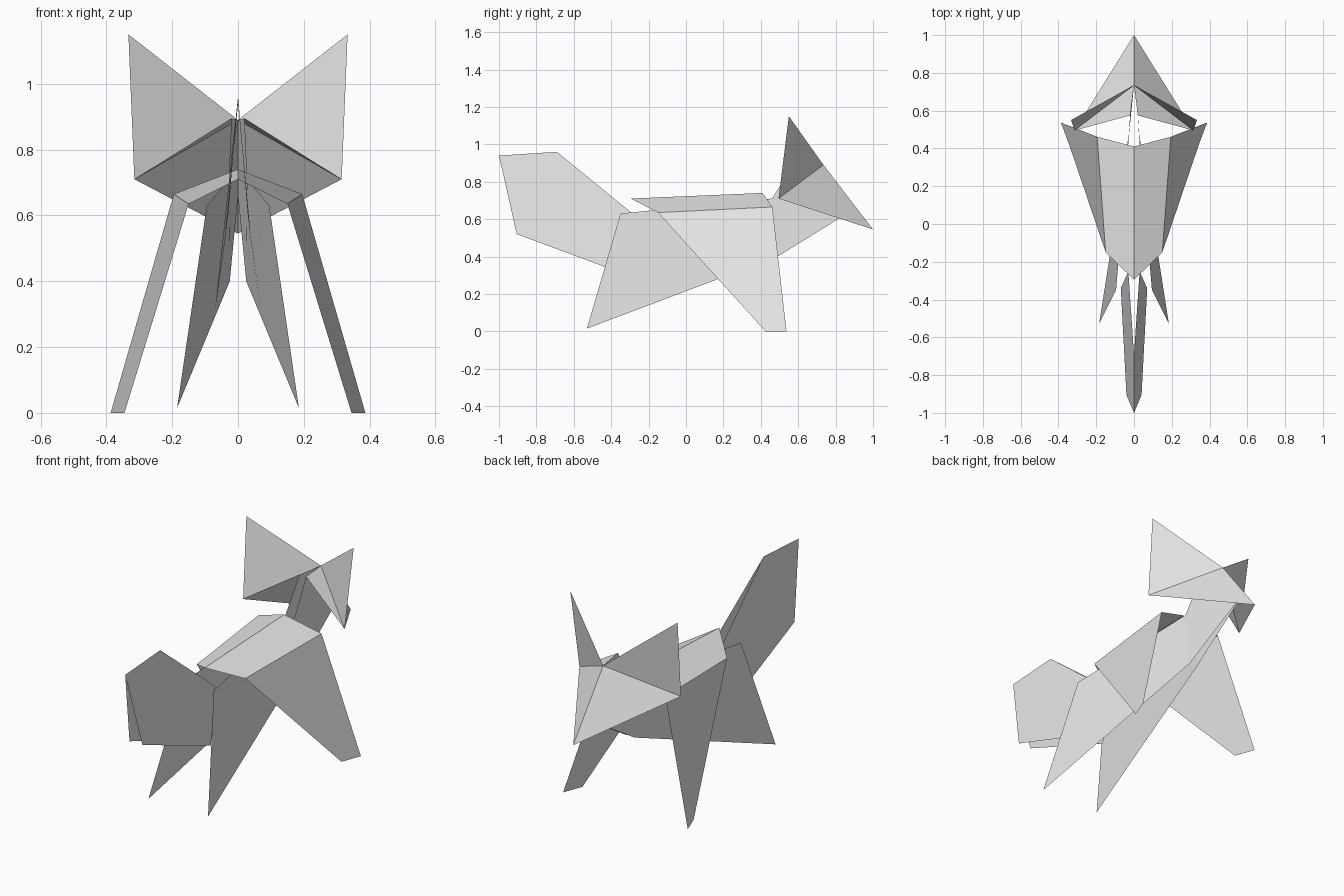
import bpy
import bmesh
from mathutils import Vector

cube = bpy.data.objects.get("Cube")
if cube:
    bpy.data.objects.remove(cube, do_unlink=True)

# One paper colour
paper = bpy.data.materials.new("light grey paper")
paper.use_nodes = True
COLOUR = (0.8, 0.8, 0.8, 1.0)
paper.diffuse_color = COLOUR
paper.node_tree.nodes["Principled BSDF"].inputs["Base Color"].default_value = COLOUR


def folded_part(name, points, panels):
    """Flat paper panels for the left half, mirrored across x = 0."""
    bm = bmesh.new()
    verts = {key: bm.verts.new(co) for key, co in points.items()}
    for panel in panels:
        face = bm.faces.new([verts[key] for key in panel.split()])
        face.normal_update()
        if face.normal.dot(Vector((1, 0, 0.5))) < 0:  # point outwards
            face.normal_flip()
    mesh = bpy.data.meshes.new(name)
    bm.to_mesh(mesh)
    bm.free()
    mesh.materials.append(paper)
    obj = bpy.data.objects.new(name, mesh)
    bpy.context.collection.objects.link(obj)
    mirror = obj.modifiers.new("mirror", 'MIRROR')
    mirror.use_axis[0] = True
    mirror.use_mirror_merge = True
    mirror.merge_threshold = 0.001
    return obj


# Points shared by the neck and head
crown = (0, 0.735, 0.89)
nape = (0.02, 0.575, 0.895)
throat = (0.025, 0.49, 0.40)
withers = (0.028, 0.46, 0.71)

# Back with its centre ridge, folding down into the front legs
folded_part("back_and_front_legs", {
    "ridge_front": (0, 0.41, 0.74),
    "ridge_rear": (0, -0.295, 0.71),
    "shoulder": (0.195, 0.462, 0.665),
    "hip": (0.15, -0.15, 0.635),
    "heel": (0.345, 0.425, 0),
    "toe": (0.387, 0.537, 0),
}, ["ridge_front ridge_rear hip shoulder", "shoulder hip heel toe"])

# Belly sheet running from the pointed hind leg to the throat
folded_part("belly_and_hind_legs", {
    "rump": (0.095, -0.35, 0.63),
    "paw": (0.185, -0.53, 0.015),
    "throat": throat,
    "withers": withers,
}, ["rump paw throat withers"])

# Neck rising into the head
folded_part("neck", {
    "throat": throat,
    "chin": (0, 0.91, 0.66),
    "crown": crown,
    "nape": nape,
    "withers": withers,
}, ["throat chin crown nape withers"])

# Face panel, raised ear and the flap behind it
folded_part("head_and_ears", {
    "crown": crown,
    "snout": (0, 1.0, 0.545),
    "cheek": (0.315, 0.495, 0.71),
    "ear_tip": (0.333, 0.55, 1.15),
    "nape": nape,
}, ["crown cheek snout", "crown cheek ear_tip", "crown cheek nape"])

# Tail: two sheets joined along the upper ridge
folded_part("tail", {
    "tip": (0, -1.0, 0.94),
    "ridge_end": (0, -0.69, 0.96),
    "root_top": (0.03, -0.25, 0.60),
    "root_bottom": (0.07, -0.34, 0.31),
    "lower_tip": (0.04, -0.905, 0.52),
}, ["tip ridge_end root_top root_bottom lower_tip"])
